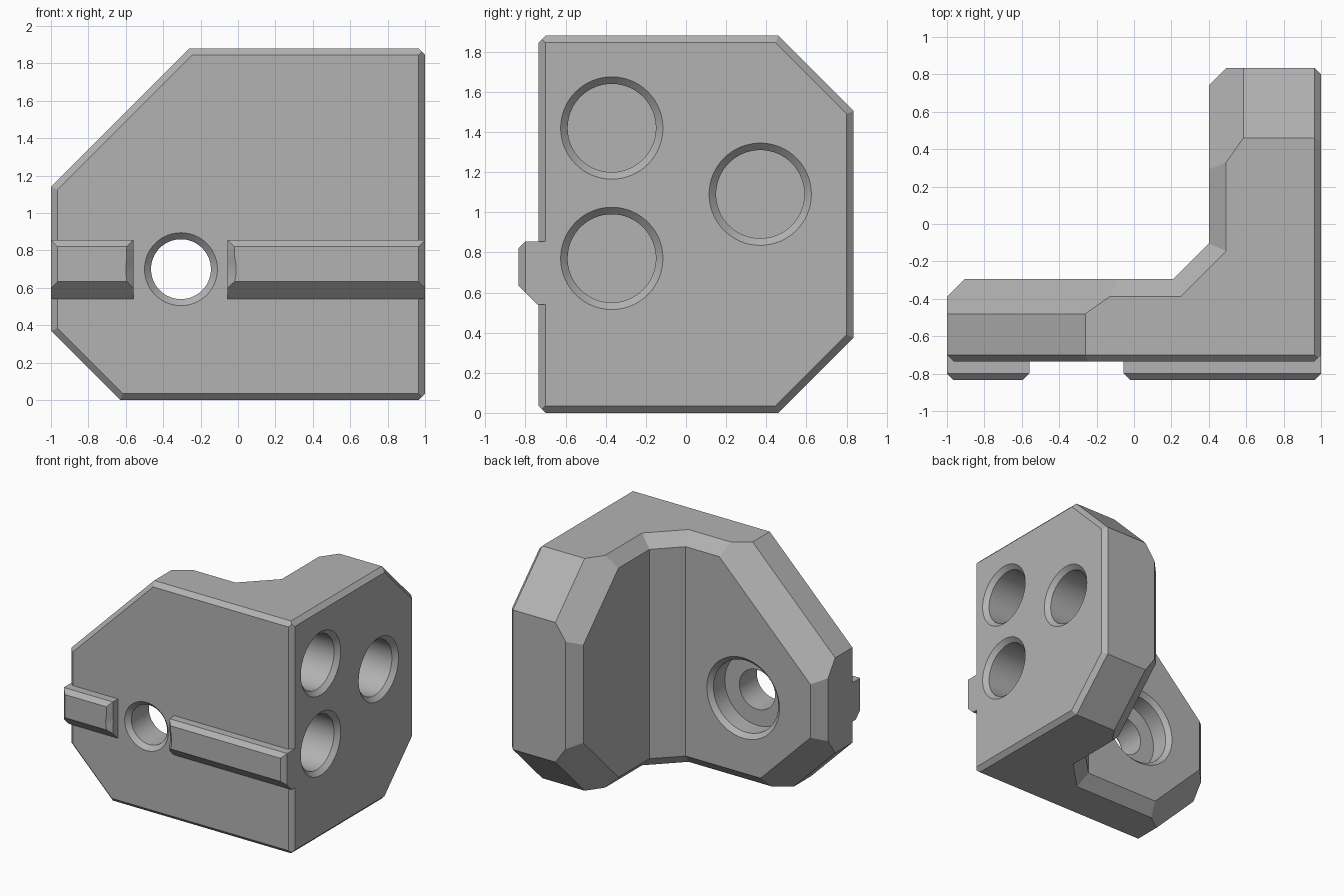
import bpy, bmesh, math
from mathutils import Vector, Matrix

cube = bpy.data.objects.get("Cube")
if cube:
    bpy.data.objects.remove(cube, do_unlink=True)

grey = bpy.data.materials.new("plain_grey")
grey.use_nodes = True
COLOR = (0.45, 0.45, 0.45, 1)
grey.diffuse_color = COLOR
grey.node_tree.nodes["Principled BSDF"].inputs["Base Color"].default_value = COLOR


def plane(direction, point):
    """Half-space: unit normal and its offset along that normal."""
    n = Vector(direction).normalized()
    return n, n.dot(Vector(point))


def chamfer(a, b, size):
    """Plane cutting the edge between two faces."""
    n = a[0] + b[0]
    return n.normalized(), (a[1] + b[1] - size) / n.length


def make_object(name, bm):
    bmesh.ops.recalc_face_normals(bm, faces=bm.faces)
    mesh = bpy.data.meshes.new(name)
    bm.to_mesh(mesh)
    bm.free()
    mesh.materials.append(grey)
    ob = bpy.data.objects.new(name, mesh)
    bpy.context.collection.objects.link(ob)
    return ob


def convex(name, planes):
    """Solid left after trimming a large block by every plane."""
    bm = bmesh.new()
    bmesh.ops.create_cube(bm, size=10)
    for n, d in planes:
        cut = bmesh.ops.bisect_plane(
            bm, geom=bm.verts[:] + bm.edges[:] + bm.faces[:], dist=1e-5,
            plane_co=n * d, plane_no=n, clear_outer=True)
        if any(e.is_boundary for e in bm.edges):
            bmesh.ops.holes_fill(bm, edges=[e for e in bm.edges if e.is_boundary], sides=0)
    return make_object(name, bm)


def lathe(name, profile, centre, axis, sides=64):
    """Turned cutter: profile of (distance along axis, radius)."""
    bm = bmesh.new()
    rings = [[bm.verts.new((r * math.cos(math.tau * i / sides),
                            r * math.sin(math.tau * i / sides), h))
              for i in range(sides)] for h, r in profile]
    for a, b in zip(rings, rings[1:]):
        for i in range(sides):
            j = (i + 1) % sides
            bm.faces.new((a[i], a[j], b[j], b[i]))
    bm.faces.new(rings[0])
    bm.faces.new(rings[-1])
    turn = Vector((0, 0, 1)).rotation_difference(Vector(axis)).to_matrix().to_4x4()
    bm.transform(Matrix.Translation(centre) @ turn)
    return make_object(name, bm)


def combine(target, tool, operation):
    mod = target.modifiers.new(operation, "BOOLEAN")
    mod.operation, mod.object, mod.solver = operation, tool, "EXACT"
    bpy.context.view_layer.objects.active = target
    bpy.ops.object.modifier_apply(modifier=mod.name)
    bpy.data.objects.remove(tool, do_unlink=True)


# Outer faces of the corner block
SMALL, MEDIUM, WIDE = 0.035, 0.093, 0.185
front = plane((0, -1, 0), (0, -0.735, 0))
back = plane((0, 1, 0), (0, 0.835, 0))
left = plane((1, 0, 0), (1, 0, 0))
right = plane((-1, 0, 0), (-1, 0, 0))
top = plane((0, 0, 1), (0, 0, 1.88))
bottom = plane((0, 0, -1), (0, 0, 0))
front_slopes = [plane((-1, 0, 1), (-1, 0, 1.14)), plane((-1, 0, -1), (-1, 0, 0.37))]
side_slopes = [plane((0, 1, 1), (0, 0.835, 1.505)), plane((0, 1, -1), (0, 0.835, 0.375))]

outer = [front, back, left, right, top, bottom] + front_slopes + side_slopes
outer += [chamfer(front, f, SMALL) for f in [left, right, top, bottom] + front_slopes]
outer += [chamfer(left, f, SMALL) for f in [back, top, bottom] + side_slopes]

# Front plate, side plate and the diagonal web between them
front_in = plane((0, 1, 0), (0, -0.295, 0))
side_in = plane((-1, 0, 0), (0.4, 0, 0))
web_in = plane((-1, 1, 0), (0.4, -0.105, 0))
body = convex("corner_block", outer + [front_in]
              + [chamfer(front_in, f, MEDIUM) for f in (top, bottom, right)]
              + [chamfer(front_in, f, WIDE) for f in front_slopes])
side = convex("side_plate", outer + [side_in]
              + [chamfer(side_in, f, MEDIUM) for f in (top, bottom, back)]
              + [chamfer(side_in, f, WIDE) for f in side_slopes])
web = convex("corner_web", outer + [web_in]
             + [chamfer(web_in, f, MEDIUM) for f in (top, bottom)])
combine(body, side, "UNION")
combine(body, web, "UNION")

# Raised ribs across the front
for x0, x1 in ((-1, -0.56), (-0.055, 1)):
    face = plane((0, -1, 0), (0, -0.835, 0))
    ends = [plane((-1, 0, 0), (x0, 0, 0)), plane((1, 0, 0), (x1, 0, 0))]
    upper = plane((0, 0, 1), (0, 0, 0.855))
    lower = plane((0, 0, -1), (0, 0, 0.54))
    rib = convex("rib", [face, upper, lower, plane((0, 1, 0), (0, -0.7, 0))] + ends
                 + [chamfer(face, f, SMALL) for f in ends + [upper]]
                 + [chamfer(face, lower, MEDIUM)])
    combine(body, rib, "UNION")

# Counterbored through hole in the front plate
bolt_hole = lathe("bolt_hole", [(-0.1, 0.295), (0, 0.195), (0.035, 0.16), (0.26, 0.16),
                                (0.26, 0.29), (0.405, 0.29), (0.44, 0.325), (0.5, 0.385)],
                  (-0.305, -0.735, 0.7), (0, 1, 0))
combine(body, bolt_hole, "DIFFERENCE")

# Three blind sockets in the side
for y, z in ((-0.37, 1.42), (-0.37, 0.77), (0.37, 1.09)):
    socket = lathe("socket", [(-0.1, 0.355), (0, 0.255), (0.035, 0.22), (0.5, 0.22)],
                   (1, y, z), (-1, 0, 0))
    combine(body, socket, "DIFFERENCE")

# Merge coplanar faces, then smooth the bores only
bm = bmesh.new()
bm.from_mesh(body.data)
bmesh.ops.remove_doubles(bm, verts=bm.verts, dist=1e-4)
bmesh.ops.dissolve_limit(bm, angle_limit=math.radians(0.5), verts=bm.verts, edges=bm.edges)
for f in bm.faces:
    f.material_index = 0
bm.to_mesh(body.data)
bm.free()
body.data.materials.clear()
body.data.materials.append(grey)
bpy.ops.object.select_all(action="DESELECT")
body.select_set(True)
bpy.context.view_layer.objects.active = body
bpy.ops.object.shade_smooth_by_angle(angle=math.radians(20))
